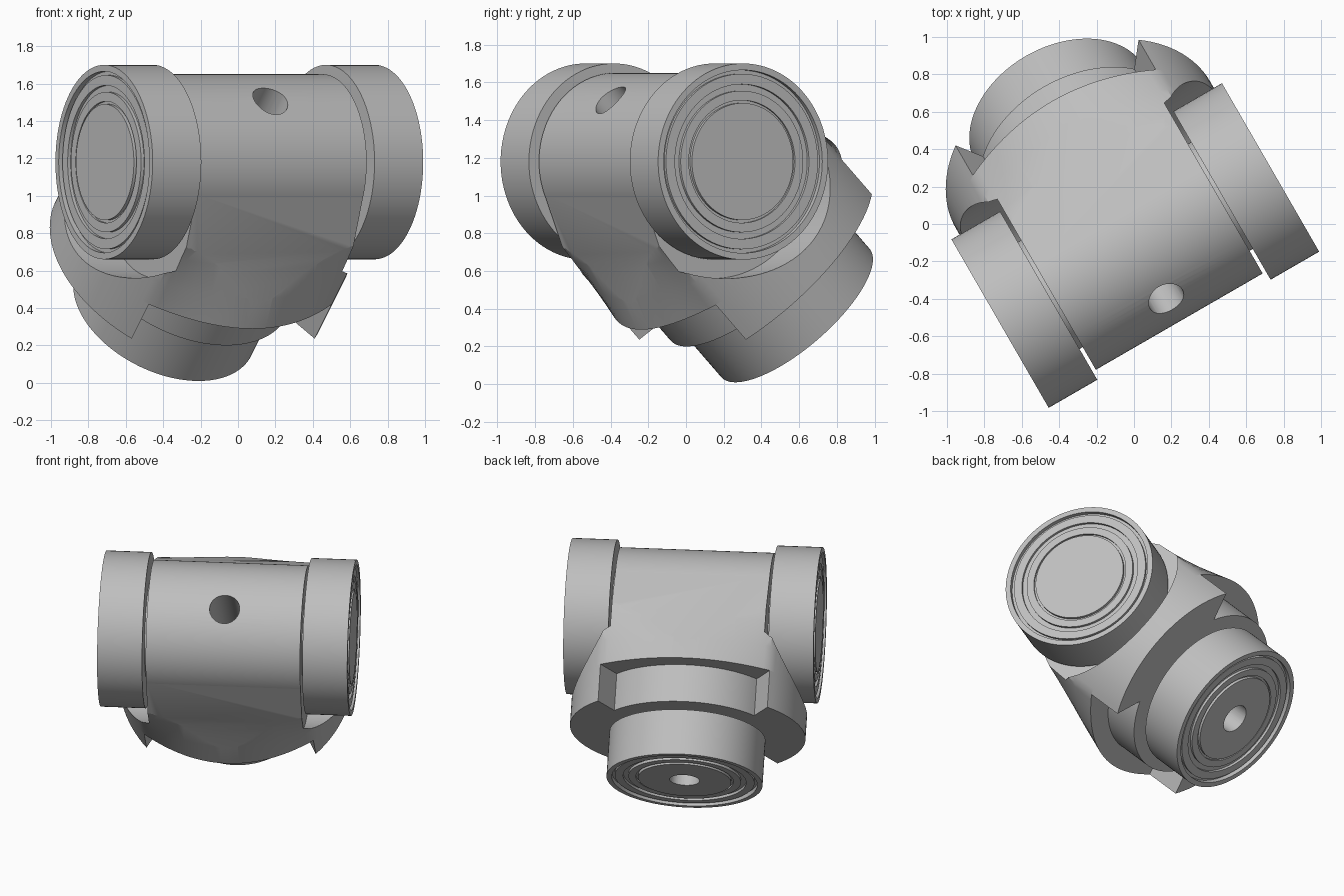
import bpy, bmesh
from math import sin, cos, pi, radians, sqrt, atan2
from mathutils import Matrix

if "Cube" in bpy.data.objects:
    bpy.data.objects.remove(bpy.data.objects["Cube"])

# Local frame: x runs along the crossbar, y along the branch, z across both
FRAME = (Matrix.Translation((0.007, -0.115, 1.18))
         @ Matrix.Rotation(radians(30), 4, 'Z') @ Matrix.Rotation(radians(-45), 4, 'X'))

grey = bpy.data.materials.new("plain grey")
grey.use_nodes = True
grey.diffuse_color = (0.52, 0.52, 0.52, 1)
grey.node_tree.nodes["Principled BSDF"].inputs["Base Color"].default_value = (0.52, 0.52, 0.52, 1)


def loft(name, rings, caps=True):
    """Skin a list of equal-length closed loops."""
    bm = bmesh.new()
    loops = [[bm.verts.new(p) for p in ring] for ring in rings]
    n = len(loops[0])
    for a, b in zip(loops, loops[1:]):
        for i in range(n):
            j = (i + 1) % n
            bm.faces.new((a[i], a[j], b[j], b[i]))
    if caps:
        bm.faces.new(loops[0])
        bm.faces.new(loops[-1])
    bmesh.ops.recalc_face_normals(bm, faces=bm.faces)
    mesh = bpy.data.meshes.new(name)
    bm.to_mesh(mesh)
    bm.free()
    mesh.materials.append(grey)
    obj = bpy.data.objects.new(name, mesh)
    obj.matrix_world = FRAME
    bpy.context.collection.objects.link(obj)
    return obj


def lathe(name, profile, axis, sign=1, segments=96):
    """Turn (radius, distance) pairs about the crossbar 'X' or branch 'Y' axis."""
    rings = []
    for r, t in profile:
        angles = [2 * pi * i / segments for i in range(segments)]
        if axis == 'X':
            rings.append([(sign * t, r * cos(a), r * sin(a)) for a in angles])
        else:
            rings.append([(r * cos(a), sign * t, r * sin(a)) for a in angles])
    return loft(name, rings)


def carve(obj, cutters, operation='DIFFERENCE'):
    for c in cutters:
        m = obj.modifiers.new("carve", 'BOOLEAN')
        m.operation, m.object, m.solver = operation, c, 'EXACT'
    deps = bpy.context.evaluated_depsgraph_get()
    mesh = bpy.data.meshes.new_from_object(obj.evaluated_get(deps))
    obj.modifiers.clear()
    obj.data = mesh


def end_cap(start, end):
    """Ring profile with stepped concentric grooves on its outer face."""
    steps = [(0.52, 0), (0.485, 0), (0.485, 0.03), (0.465, 0.03), (0.465, 0.012),
             (0.41, 0.012), (0.41, 0.03), (0.375, 0.03), (0.375, 0.012),
             (0.325, 0.012), (0.325, 0.025), (0.31, 0.025), (0.31, 0.005), (0.02, 0.005)]
    return [(0.52, start)] + [(r, end - d) for r, d in steps]


# Cutters: pin hole, ring clearances and the flared wedge
pin_hole = lathe("pin_hole_cutter", [(0.1, -1), (0.1, 1.4)], 'Y', segments=48)
clearances = [lathe("clearance_cutter", [(0.62, 0.515), (0.62, 1.2)], 'X', s) for s in (1, -1)]
wedge_section = [(-0.188, -0.43), (0.6, -0.775), (0.6, 0.775), (-0.188, 0.43)]
wedge = loft("wedge_cutter", [[(x, y, z) for y, z in wedge_section] for x in (-1, 1)])
cutters = [pin_hole, wedge] + clearances

# Crossbar barrel with a narrower core that carries the end rings
barrel = lathe("crossbar_barrel", [(0.33, -0.6), (0.33, -0.515), (0.47, -0.515),
                                   (0.47, 0.515), (0.33, 0.515), (0.33, 0.6)], 'X')
carve(barrel, [pin_hole])
parts = [barrel]

# Crossbar end rings
for side, sign in (("left", 1), ("right", -1)):
    parts.append(lathe(side + "_end_ring", [(0.3, 0.535)] + end_cap(0.535, 0.835), 'X', sign))

# Branch neck and ring
branch = lathe("branch_ring", [(0.42, 0.7), (0.42, 0.82)] + end_cap(0.82, 1.135), 'Y')
carve(branch, [pin_hole])
parts.append(branch)

# Yoke: crowned top and bottom, round cheeks, flaring out from the barrel
R, EDGE, FLAT = 0.785, 0.565, 0.545
TIP = atan2(FLAT, EDGE)
N = 28


def arc(radius, a0, a1, n=N):
    return [(radius * cos(a0 + (a1 - a0) * i / n), radius * sin(a0 + (a1 - a0) * i / n))
            for i in range(n + 1)]


def yoke_section(y):
    crown = 0.55 + 0.34 * max(y, 0) - FLAT
    half = arc(R, -TIP, TIP)
    for i in range(1, N):
        u = EDGE * (1 - 2 * i / N)
        half.append((u, FLAT + crown * (1 - (u / EDGE) ** 2)))
    half += [(-u, -v) for u, v in half]
    return [(u, y, v) for u, v in half]


yoke = loft("yoke", [yoke_section(y) for y in (-0.25, 0, 0.18, 0.36, 0.53)])
carve(yoke, [wedge], 'INTERSECT')
carve(yoke, [pin_hole] + clearances)
parts.append(yoke)

# Collar: two cheeks with pointed corners and a round band in the notches
BAND = atan2(0.37, 0.467)
section = arc(R, -TIP, TIP) + arc(0.596, BAND, pi - BAND)
section += [(-u, -v) for u, v in section]
collar = loft("collar", [[(u, y, v) for u, v in section] for y in (0.53, 0.79)])
carve(collar, [pin_hole] + clearances)
parts.append(collar)

for c in cutters:
    bpy.data.objects.remove(c)

# Smooth the round surfaces and keep the machined edges sharp
bpy.ops.object.select_all(action='DESELECT')
for p in parts:
    p.select_set(True)
    bpy.context.view_layer.objects.active = p
bpy.ops.object.shade_smooth_by_angle(angle=radians(20))
